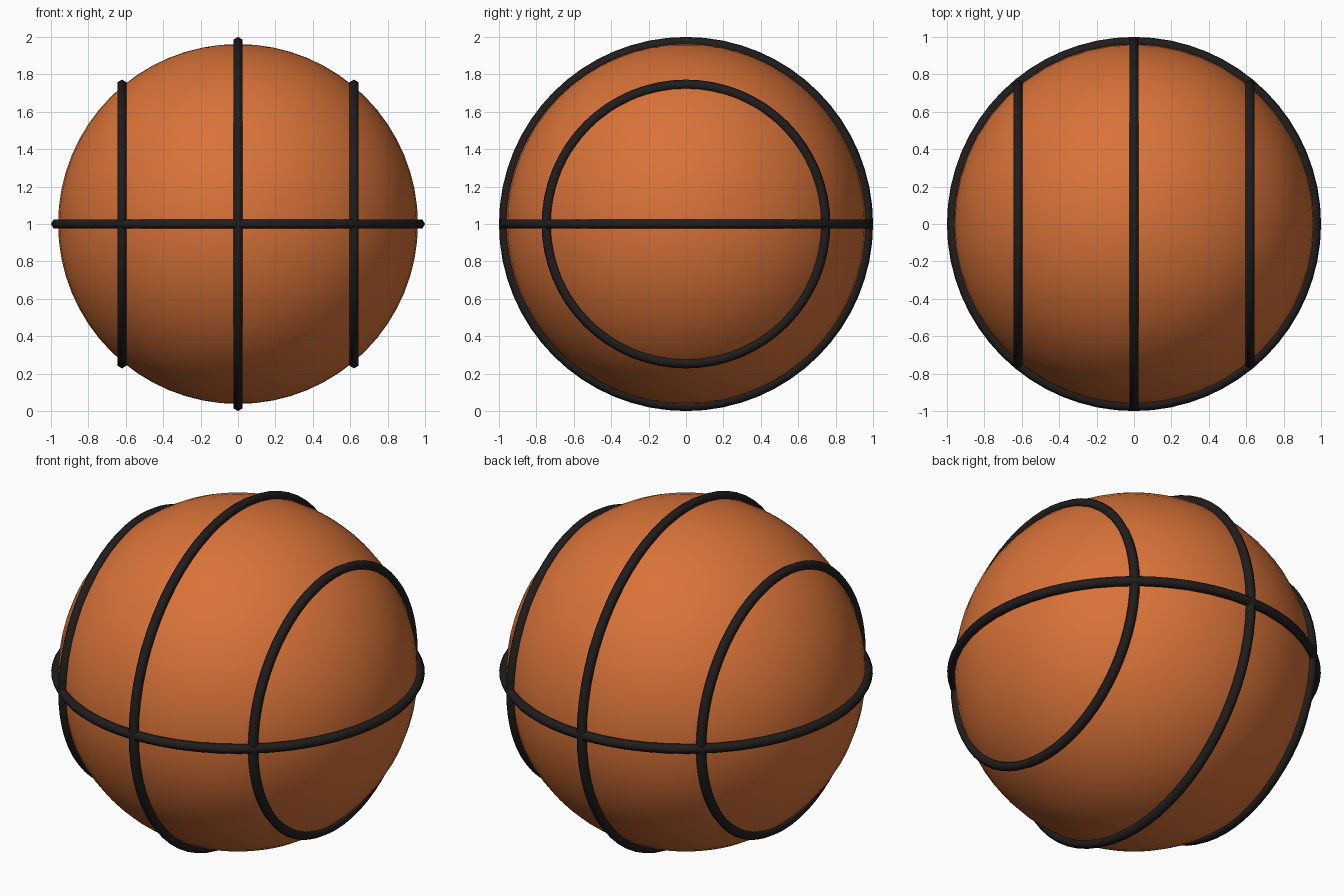
import bpy
from math import pi

cube = bpy.data.objects.get("Cube")
if cube:
    bpy.data.objects.remove(cube, do_unlink=True)


def make_material(name, color):
    mat = bpy.data.materials.new(name)
    mat.use_nodes = True
    mat.diffuse_color = color
    bsdf = mat.node_tree.nodes["Principled BSDF"]
    bsdf.inputs["Base Color"].default_value = color
    bsdf.inputs["Roughness"].default_value = 0.7
    return mat


orange = make_material("orange_rubber", (0.69, 0.17, 0.04, 1))
black = make_material("black_rubber", (0.016, 0.012, 0.012, 1))

CENTER_Z = 1.0
SEAM = 0.027


def finish(name, mat):
    obj = bpy.context.object
    obj.name = name
    obj.data.materials.append(mat)
    bpy.ops.object.shade_smooth()
    return obj


def seam_ring(name, x, radius, rotation):
    bpy.ops.mesh.primitive_torus_add(
        location=(x, 0, CENTER_Z), rotation=rotation,
        major_radius=radius, minor_radius=SEAM,
        major_segments=64, minor_segments=6)
    return finish(name, black)


# Ball body
bpy.ops.mesh.primitive_uv_sphere_add(
    segments=48, ring_count=32, radius=0.962, location=(0, 0, CENTER_Z))
finish("ball", orange)

# Great-circle seams: around the equator and over the top
upright = (0, pi / 2, 0)
seam_ring("equator_seam", 0, 1 - SEAM, (0, 0, 0))
seam_ring("middle_seam", 0, 1 - SEAM, upright)

# Smaller seams circling each side
for name, side in (("left", 1), ("right", -1)):
    seam_ring(name + "_side_seam", side * 0.62, 0.745, upright)
